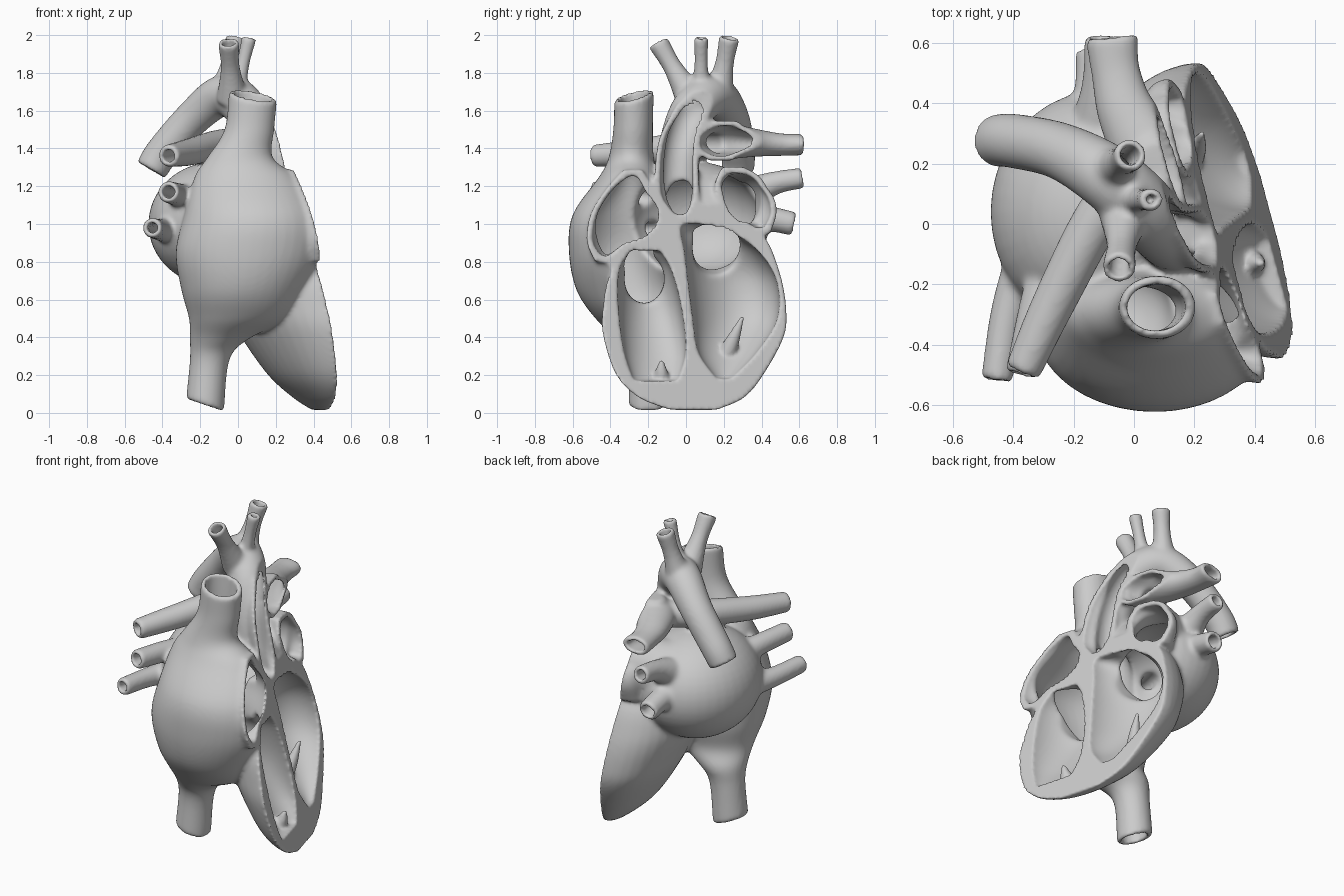
import bpy, bmesh, math
from mathutils import Vector, Matrix

if "Cube" in bpy.data.objects:
    bpy.data.objects.remove(bpy.data.objects["Cube"])

SOLID, HOLLOW = [], []


def plane_x(y, z):
    """x of the oblique section plane that opens the heart"""
    return 0.467 - 0.27 * y - 0.2 * z


def add(name, bm, group):
    bmesh.ops.recalc_face_normals(bm, faces=bm.faces)
    me = bpy.data.meshes.new(name)
    bm.to_mesh(me)
    bm.free()
    ob = bpy.data.objects.new(name, me)
    bpy.context.collection.objects.link(ob)
    group.append(ob)
    return ob


def spline(pts, steps=6):
    """Catmull-Rom through tuples of any length"""
    p = [Vector(q) for q in pts]
    p = [p[0] * 2 - p[1]] + p + [p[-1] * 2 - p[-2]]
    out = []
    for i in range(1, len(p) - 2):
        a, b, c, d = p[i - 1:i + 3]
        for s in range(steps):
            t = s / steps
            out.append(0.5 * (2 * b + (c - a) * t + (2 * a - 5 * b + 4 * c - d) * t * t
                              + (3 * b - a - 3 * c + d) * t ** 3))
    return out + [p[-2]]


def skin(name, rings, group):
    bm = bmesh.new()
    vs = [[bm.verts.new(co) for co in r] for r in rings]
    n = len(vs[0])
    for a, b in zip(vs, vs[1:]):
        for i in range(n):
            bm.faces.new((a[i], a[(i + 1) % n], b[(i + 1) % n], b[i]))
    bm.faces.new(vs[0])
    bm.faces.new(vs[-1])
    return add(name, bm, group)


ANG = [2 * math.pi * i / 40 for i in range(40)]


def loft(name, rows, group, shear=0.0):
    """horizontal ellipses: x, y, z, rx, ry and optional slopes along x and y"""
    rings = []
    for x, y, z, rx, ry, tx, ty in spline([(*r, 0, 0)[:7] for r in rows]):
        rx, ry = max(rx, .01), max(ry, .01)
        rings.append([Vector((x + rx * math.sin(a) + shear * ry * math.cos(a), y + ry * math.cos(a),
                              z + tx * rx * math.sin(a) + ty * ry * math.cos(a))) for a in ANG])
    return skin(name, rings, group)


def tube(name, rows, group):
    """ellipses across a path: x, y, z, horizontal radius, other radius"""
    p = spline(rows)
    c = [Vector(q[:3]) for q in p]
    rings, u = [], None
    for i, q in enumerate(p):
        t = (c[min(i + 1, len(c) - 1)] - c[max(i - 1, 0)]).normalized()
        if u is None:
            u = t.cross(Vector((0, 0, 1)))
            u = u if u.length > .3 else Vector((1, 0, 0))
        u = (u - t * u.dot(t)).normalized()
        v = t.cross(u)
        rings.append([c[i] + u * q[3] * math.cos(a) + v * q[4] * math.sin(a) for a in ANG])
    return skin(name, rings, group)


def vessel(name, rows, wall=0.025):
    """outer tube plus a lumen that breaks through the far end"""
    rows = [r if len(r) == 5 else (*r, r[3]) for r in rows]
    tube(name, rows, SOLID)
    inner = [Vector((*r[:3], r[3] - wall, r[4] - wall)) for r in rows]
    d = (inner[-1] - inner[-2]).to_3d().normalized() * .06
    inner.append(Vector((*(inner[-1].to_3d() + d), *inner[-1][3:])))
    tube(name + "_lumen", inner, HOLLOW)


def ellipsoid(name, c, r, group):
    bm = bmesh.new()
    bmesh.ops.create_uvsphere(bm, u_segments=40, v_segments=24, radius=1,
                              matrix=Matrix.Translation(c) @ Matrix.Diagonal((*r, 1)))
    return add(name, bm, group)


def chamber(name, rows, group):
    """rows of y, z, depth, half width, centred on the section plane"""
    loft(name, [(plane_x(y, z), y, z, rx, ry) for y, z, rx, ry in rows], group, -0.27)


def window(name, rows, depth, rim=.032):
    """rimmed opening in the section plane: rows of y, z, half width"""
    chamber(name + "_window", [(y, z, depth * .7, w) for y, z, w in rows], HOLLOW)
    (y0, z0, w0), (y1, z1, w1) = rows[0], rows[-1]
    outer = [(y0, z0 - rim, w0)] + rows[1:-1] + [(y1, z1 + rim, w1)]
    chamber(name + "_rim", [(y, z, depth, w + rim) for y, z, w in outer], SOLID)


# ventricles
chamber("ventricles", [(.04, .015, .05, .13), (.03, .08, .13, .28), (.02, .2, .24, .39),
                       (.04, .4, .335, .478), (.045, .55, .38, .487), (.05, .75, .4, .445),
                       (.09, .95, .3, .31), (.06, 1.1, .14, .11)], SOLID)
chamber("right_ventricle_cavity", [(-.16, .17, .06, .12), (-.165, .33, .15, .165), (-.19, .55, .22, .168),
                                   (-.215, .75, .19, .14), (-.215, .86, .1, .08)], HOLLOW)
chamber("left_ventricle_cavity", [(.2, .18, .03, .04), (.22, .32, .14, .155), (.26, .5, .24, .225),
                                  (.245, .7, .25, .235), (.185, .86, .19, .195), (.1, .96, .13, .13),
                                  (.03, 1.0, .06, .05)], HOLLOW)

# right atrium with both caval veins
loft("right_atrium", [(.08, -.275, 1.68, .127, .105, -.2, .25), (.06, -.28, 1.5, .132, .105),
                      (.01, -.29, 1.35, .175, .12), (.04, -.3, 1.25, .27, .16), (.08, -.32, 1.05, .365, .28),
                      (.06, -.33, .85, .39, .29), (.03, -.31, .65, .33, .27), (0, -.28, .5, .26, .2),
                      (-.1, -.22, .39, .155, .145), (-.15, -.2, .28, .105, .105),
                      (-.175, -.2, .04, .1, .105, -.36, 0)], SOLID)
loft("right_atrium_cavity", [(.08, -.275, 1.76, .1, .08), (.06, -.28, 1.5, .1, .075), (.01, -.29, 1.35, .135, .085),
                             (.04, -.3, 1.23, .235, .12), (.08, -.325, 1.05, .32, .24), (.03, -.35, .86, .31, .225),
                             (-.05, -.31, .65, .21, .215), (-.06, -.27, .5, .15, .14), (-.11, -.217, .39, .09, .09),
                             (-.15, -.2, .28, .075, .075), (-.175, -.2, -.06, .074, .079)], HOLLOW)
window("right_atrium", [(-.43, .83, .02), (-.41, .91, .085), (-.36, 1.05, .115), (-.31, 1.18, .085),
                        (-.28, 1.255, .02)], .13)

# left atrium with its neck to the section plane
ellipsoid("left_atrium", (-.12, .04, 1.0), (.355, .4, .33), SOLID)
ellipsoid("left_atrium_cavity", (-.15, .05, 1.02), (.285, .345, .28), HOLLOW)
tube("left_auricle", [(-.15, .15, 1.07, .22, .22), (.1, .29, 1.13, .15, .165), (.2, .32, 1.14, .12, .14)], SOLID)
tube("left_auricle_cavity", [(-.15, .15, 1.07, .18, .18), (.1, .29, 1.13, .115, .135),
                             (.26, .33, 1.14, .085, .12)], HOLLOW)
window("left_atrium", [(.39, .98, .025), (.36, 1.06, .09), (.315, 1.15, .115), (.275, 1.22, .09),
                       (.25, 1.27, .03)], .12)

# valve openings between atria and ventricles
for side, y, z, r, near, far, rise in (("tricuspid", -.22, .7, .105, .05, .42, .02), ("mitral", .16, .86, .125, .08, .34, .06)):
    x = plane_x(y, z)
    tube(side + "_opening", [(x - near, y, z, r, r * 1.25), (x - far, y, z + rise, r, r * 1.2)], HOLLOW)

# aorta and arch branches
vessel("aorta", [(.17, -.03, 1.04, .085), (.14, -.045, 1.2, .112), (.11, -.03, 1.42, .112), (.04, .04, 1.61, .115),
                 (-.08, .15, 1.68, .11), (-.24, .24, 1.56, .095), (-.4, .275, 1.38, .09),
                 (-.46, .275, 1.285, .086)], .028)
window("aorta", [(-.03, 1.05, .03), (-.045, 1.15, .085), (-.05, 1.32, .085), (-.035, 1.48, .068),
                 (.015, 1.615, .025)], .1, .03)
for name, base, tip, r in (("front_arch_branch", (-.03, .03, 1.66), (-.05, -.15, 1.965), .057),
                           ("middle_arch_branch", (-.02, .08, 1.66), (.06, .08, 1.99), .041),
                           ("rear_arch_branch", (-.08, .17, 1.67), (-.01, .23, 1.99), .056)):
    mid = Vector(base).lerp(Vector(tip), .55)
    vessel(name, [(*base, r * 1.5), (*mid, r * .9), (*tip, r)], .02)

# pulmonary arteries
vessel("left_pulmonary_artery", [(.2, .19, 1.44, .12, .1), (.08, .21, 1.44, .13, .1), (-.02, .36, 1.43, .1, .075),
                                 (-.06, .5, 1.42, .082, .06), (-.075, .62, 1.42, .088, .057)])
window("pulmonary_artery", [(.18, 1.36, .04), (.185, 1.395, .105), (.195, 1.44, .122), (.205, 1.485, .105),
                            (.21, 1.52, .04)], .1, .025)
vessel("right_pulmonary_artery", [(.06, .2, 1.43, .08), (-.1, .05, 1.42, .08), (-.26, -.25, 1.38, .072),
                                  (-.37, -.49, 1.36, .06)])
# pulmonary veins
for name, rows in (("upper_right", [(-.22, .0, 1.1, .09), (-.31, -.25, 1.15, .065), (-.37, -.5, 1.17, .058)]),
                   ("lower_right", [(-.3, .0, .96, .09), (-.41, -.27, .97, .06), (-.455, -.52, .98, .053)]),
                   ("upper_left", [(-.12, .25, 1.11, .12), (-.11, .45, 1.21, .065), (-.11, .62, 1.245, .055)]),
                   ("lower_left", [(-.15, .25, 1.05, .11), (-.13, .43, 1.03, .07), (-.13, .575, 1.0, .063)])):
    vessel(name + "_pulmonary_vein", rows, .023)


# merging helpers
def apply(ob, kind, **kw):
    m = ob.modifiers.new(kind, kind)
    for k, v in kw.items():
        setattr(m, k, v)
    bpy.context.view_layer.objects.active = ob
    bpy.ops.object.modifier_apply(modifier=m.name)


def join(obs, name):
    bpy.ops.object.select_all(action='DESELECT')
    for o in obs:
        o.select_set(True)
    bpy.context.view_layer.objects.active = obs[0]
    bpy.ops.object.join()
    obs[0].name = name
    return obs[0]


heart = join(SOLID, "heart")
hollow = join(HOLLOW, "cavities")
for ob in (heart, hollow):
    apply(ob, 'REMESH', mode='VOXEL', voxel_size=.012)
    apply(ob, 'SMOOTH', factor=.5, iterations=5)

# oblique section cutter
cut = []
skin("section_cutter", [[Vector((plane_x(y, z) + d, y, z)) for y, z in ((-1, -.3), (1, -.3), (1, 1.7), (-1, 1.7))]
                        for d in (0, 1.5)], cut)
for tool in (hollow, cut[0]):
    apply(heart, 'BOOLEAN', operation='DIFFERENCE', object=tool, solver='MANIFOLD')
    bpy.data.objects.remove(tool)

# papillary muscles rising from the ventricle floors
papillae = []
for y, z, h, d, lean in ((-.13, .15, .13, .06, .0), (.25, .27, .24, .13, .05)):
    x = plane_x(y, z) - d
    tube("papillary_muscle", [(x - .05, y - lean, z, .06, .06), (x - .01, y, z + h * .5, .035, .035),
                              (x + .01, y + lean, z + h, .01, .01)], papillae)
heart = join([heart] + papillae, "heart")
apply(heart, 'REMESH', mode='VOXEL', voxel_size=.0105)
apply(heart, 'SMOOTH', factor=.5, iterations=4)
heart.data.polygons.foreach_set("use_smooth", [True] * len(heart.data.polygons))
heart.data.update()
